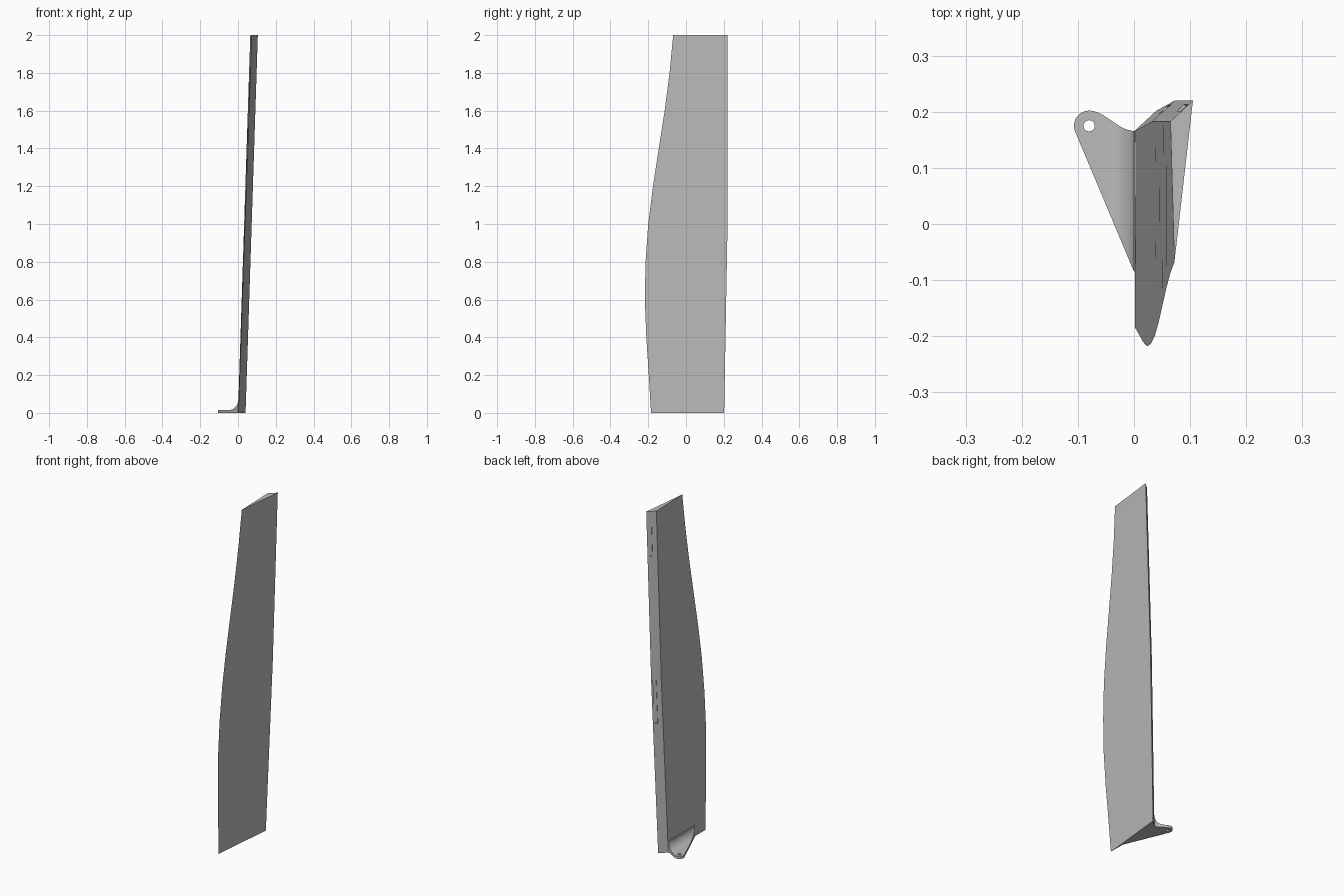
import bpy
import bmesh
import math
from mathutils import Vector

if "Cube" in bpy.data.objects:
    bpy.data.objects.remove(bpy.data.objects["Cube"])

grey = bpy.data.materials.new("plain grey")
grey.use_nodes = True
grey.diffuse_color = (0.5, 0.5, 0.5, 1)
grey.node_tree.nodes["Principled BSDF"].inputs["Base Color"].default_value = (0.5, 0.5, 0.5, 1)


def loft(name, sections):
    """Skin a closed solid through equal-sized rings of points."""
    bm = bmesh.new()
    rings = [[bm.verts.new(p) for p in ring] for ring in sections]
    n = len(rings[0])
    for a, b in zip(rings, rings[1:]):
        for i in range(n):
            j = (i + 1) % n
            bm.faces.new((a[i], a[j], b[j], b[i]))
    bm.faces.new(rings[0])
    bm.faces.new(rings[-1])
    bmesh.ops.recalc_face_normals(bm, faces=bm.faces)
    mesh = bpy.data.meshes.new(name)
    bm.to_mesh(mesh)
    bm.free()
    mesh.materials.append(grey)
    obj = bpy.data.objects.new(name, mesh)
    bpy.context.collection.objects.link(obj)
    return obj


def activate(obj):
    bpy.ops.object.select_all(action='DESELECT')
    obj.select_set(True)
    bpy.context.view_layer.objects.active = obj


def cut(obj, cutter):
    cutter.hide_render = True
    activate(obj)
    mod = obj.modifiers.new("cut", 'BOOLEAN')
    mod.operation = 'DIFFERENCE'
    mod.solver = 'EXACT'
    mod.object = cutter
    bpy.ops.object.modifier_apply(modifier=mod.name)
    bpy.data.objects.remove(cutter)


# Leaning wedge panel: two back corners and a curved leading edge
def back_corners(z):
    lean = 0.0325 * z
    y = 0.018 * min(z, 1.0)
    return Vector((lean, 0.165 + y, z)), Vector((0.04 + lean, 0.202 + y, z))


leading_y = [-0.185, -0.197, -0.21, -0.218, -0.214, -0.2, -0.175, -0.144, -0.113, -0.087, -0.068]
rings = []
for i, y in enumerate(leading_y):
    z = i * 0.2
    inner, outer = back_corners(z)
    rings.append((inner, outer, Vector((0.002 + 0.035 * z, y, z))))
panel = loft("wedge_panel", rings)

# Two shallow slots in the back face
inward = Vector((1, -1, 0)).normalized()
for z0, z1 in ((0.76, 1.04), (1.74, 1.94)):
    rings = []
    for z in (z0, z1):
        inner, outer = back_corners(z)
        a, b = inner.lerp(outer, 0.5), inner.lerp(outer, 0.82)
        rings.append((a - inward * 0.01, b - inward * 0.01,
                      b + inward * 0.007, a + inward * 0.007))
    cut(panel, loft("slot_cutter", rings))

# Foot bracket: rounded lug flaring up into the panel
CX, CY, R = -0.08, 0.175, 0.027


def bracket_ring(x):
    arc = math.sqrt(max(R * R - (x - CX) ** 2, 1e-8))
    if x < CX:
        y1 = CY + arc
    else:
        t = min((x - CX) / -CX, 1)
        y1 = 0.166 + 0.018 * (1 + math.cos(math.pi * t))
    y0 = CY - arc if x < -0.105 else -0.085 - 2.38 * min(x, 0)
    t = min(max((x + 0.05) / 0.05, 0), 1)
    top = 0.015 + 0.05 * (1 - math.sqrt(1 - t * t))
    return [(x, y0, 0), (x, y1, 0), (x, y1, top), (x, y0, top)]


N = 40
columns = [-0.0535 - 0.0535 * math.cos(math.pi * i / N) for i in range(N + 1)] + [0.003]
bracket = loft("foot_bracket", [bracket_ring(x) for x in columns])

# Bolt hole through the lug
circle = [(0.01 * math.cos(i * math.tau / 24), 0.01 * math.sin(i * math.tau / 24)) for i in range(24)]
cut(bracket, loft("hole_cutter", [[(CX + x, CY + y, z) for x, y in circle] for z in (-0.05, 0.05)]))

for obj in (panel, bracket):
    activate(obj)
    bpy.ops.object.shade_smooth_by_angle(angle=math.radians(25))
